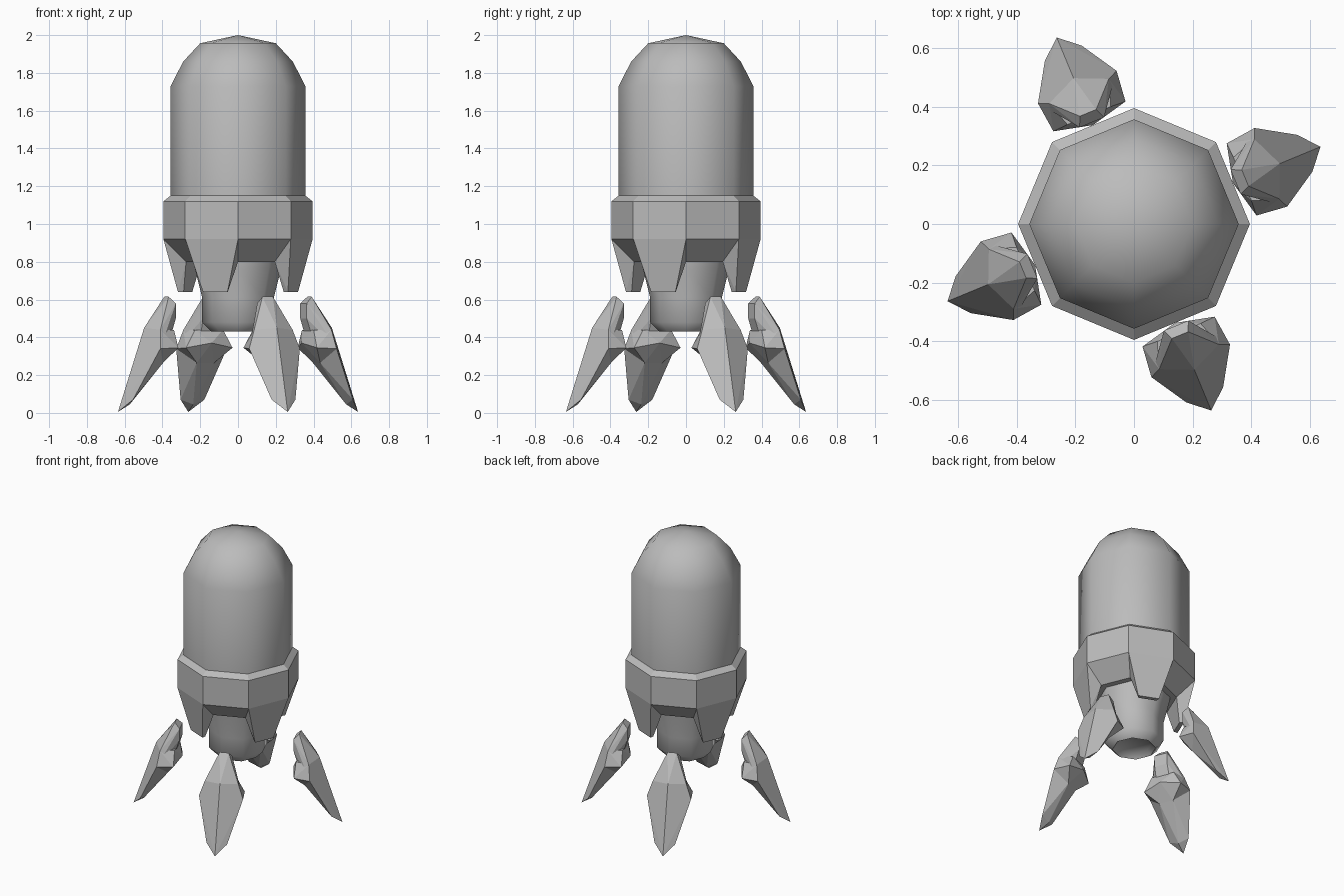
import bpy, bmesh
from math import cos, sin, pi, radians
from mathutils import Matrix

if "Cube" in bpy.data.objects:
    bpy.data.objects.remove(bpy.data.objects["Cube"], do_unlink=True)

# Single plain grey
GREY = (0.5, 0.5, 0.5, 1)
grey = bpy.data.materials.new("plain_grey")
grey.use_nodes = True
grey.diffuse_color = GREY
grey.node_tree.nodes["Principled BSDF"].inputs["Base Color"].default_value = GREY


def finish(name, bm, smooth_angle=None):
    bmesh.ops.recalc_face_normals(bm, faces=bm.faces)
    mesh = bpy.data.meshes.new(name)
    bm.to_mesh(mesh)
    bm.free()
    mesh.materials.append(grey)
    ob = bpy.data.objects.new(name, mesh)
    bpy.context.collection.objects.link(ob)
    if smooth_angle:
        bpy.ops.object.select_all(action='DESELECT')
        ob.select_set(True)
        bpy.context.view_layer.objects.active = ob
        bpy.ops.object.shade_smooth_by_angle(angle=radians(smooth_angle))
    return ob


def lathe(name, profile, smooth_angle=None, sides=8):
    """Turn an (r, z) profile into an eight-sided solid."""
    bm = bmesh.new()
    rings = []
    for r, z in profile:
        if r == 0:
            rings.append([bm.verts.new((0, 0, z))] * sides)
        else:
            rings.append([bm.verts.new((r * cos(2 * pi * i / sides), r * sin(2 * pi * i / sides), z))
                          for i in range(sides)])
    for a, b in zip(rings, rings[1:]):
        for i in range(sides):
            j = (i + 1) % sides
            bm.faces.new(dict.fromkeys((a[i], a[j], b[j], b[i])))
    return finish(name, bm, smooth_angle)


def faceted(name, points, degrees):
    """Convex solid from (outward, sideways, z) points mirrored sideways, turned about z."""
    bm = bmesh.new()
    for u, v, z in points:
        for s in ((1, -1) if v else (1,)):
            bm.verts.new((u, s * v, z))
    result = bmesh.ops.convex_hull(bm, input=bm.verts)
    loose = [g for g in result["geom_interior"] if isinstance(g, bmesh.types.BMVert)]
    bmesh.ops.delete(bm, geom=loose, context='VERTS')
    bmesh.ops.dissolve_limit(bm, angle_limit=radians(2), verts=bm.verts, edges=bm.edges)
    bmesh.ops.rotate(bm, verts=bm.verts, matrix=Matrix.Rotation(radians(degrees), 3, 'Z'))
    return finish(name, bm)


# Domed capsule, collar and hanging core
lathe("domed_capsule", [(0, 2.0), (0.2, 1.957), (0.29, 1.86), (0.357, 1.73),
                        (0.357, 1.14), (0, 1.14)], 60)
lathe("collar", [(0, 1.15), (0.357, 1.15), (0.395, 1.12), (0.395, 0.92), (0.275, 0.8), (0, 0.8)])
lathe("core", [(0, 0.84), (0.235, 0.84), (0.23, 0.77), (0.19, 0.61), (0.19, 0.48),
               (0.14, 0.43), (0.11, 0.46), (0, 0.46)], 50)

# Point sets for one flap and one leg
half = radians(22.5)
flap = [(0.395 * cos(half), 0.395 * sin(half), 0.92), (0.275 * cos(half), 0.275 * sin(half), 0.8),
        (0.315, 0.07, 0.64), (0.287, 0.06, 0.64)]
shoulder, hip, side, rear = (0.49, 0.11, 0.44), (0.4, 0.08, 0.44), (0.505, 0.145, 0.34), (0.45, 0.05, 0.265)
claw = [(0.41, 0.03, 0.615), (0.375, 0.045, 0.58), (0.375, 0.045, 0.5), (0.538, 0, 0.45),
        shoulder, side, rear, (0.63, 0.068, 0.07), (0.62, 0, 0.045), (0.688, 0, 0.005)]
knee = [shoulder, hip, side, rear, (0.397, 0.133, 0.345), (0.365, 0, 0.37)]

# Flaps and legs alternate around the collar
for i, place in enumerate(("left", "back", "right", "front")):
    leg_angle = 22.5 + 90 * i
    faceted(place + "_flap", flap, leg_angle - 45)
    faceted(place + "_leg_claw", claw, leg_angle)
    faceted(place + "_leg_knee", knee, leg_angle)
